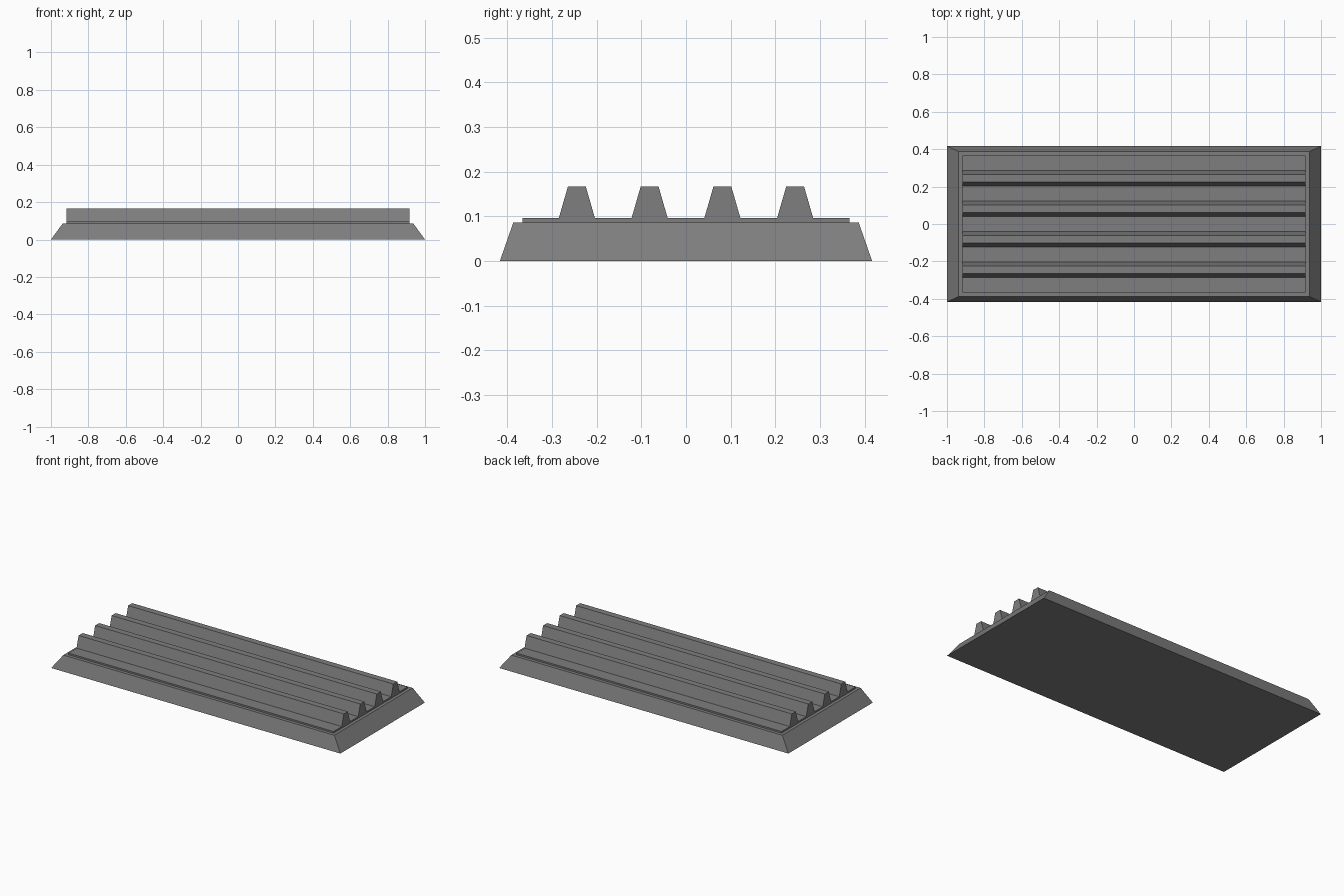
import bpy

if "Cube" in bpy.data.objects:
    bpy.data.objects.remove(bpy.data.objects["Cube"])

# Dark grey finish shared by all parts
dark_grey = bpy.data.materials.new("dark_grey")
dark_grey.diffuse_color = (0.21, 0.21, 0.21, 1.0)
dark_grey.use_nodes = True
dark_grey.node_tree.nodes["Principled BSDF"].inputs["Base Color"].default_value = dark_grey.diffuse_color


def frustum(name, bottom, top, z0, z1, y=0.0):
    """Four-sided block; bottom and top are (half x, half y)."""
    verts = [(sx * hx, y + sy * hy, z)
             for (hx, hy), z in ((bottom, z0), (top, z1))
             for sx, sy in ((-1, -1), (1, -1), (1, 1), (-1, 1))]
    faces = [(3, 2, 1, 0), (4, 5, 6, 7)]
    faces += [(i, (i + 1) % 4, (i + 1) % 4 + 4, i + 4) for i in range(4)]
    mesh = bpy.data.meshes.new(name)
    mesh.from_pydata(verts, [], faces)
    mesh.materials.append(dark_grey)
    obj = bpy.data.objects.new(name, mesh)
    bpy.context.collection.objects.link(obj)
    return obj


BASE_TOP, PLATE_TOP, RIDGE_TOP = 0.086, 0.096, 0.167
HALF_LENGTH = 0.917
PITCH = 0.163

# Bevelled base
frustum("base", (1.0, 0.417), (0.937, 0.387), 0.0, BASE_TOP)

# Thin raised plate
frustum("top_plate", (HALF_LENGTH, 0.366), (HALF_LENGTH, 0.366), BASE_TOP, PLATE_TOP)

# Four tapered ridges with upright ends
for i in range(4):
    frustum(f"ridge_{i + 1}", (HALF_LENGTH, 0.0405), (HALF_LENGTH, 0.020),
            PLATE_TOP, RIDGE_TOP, y=(i - 1.5) * PITCH)
